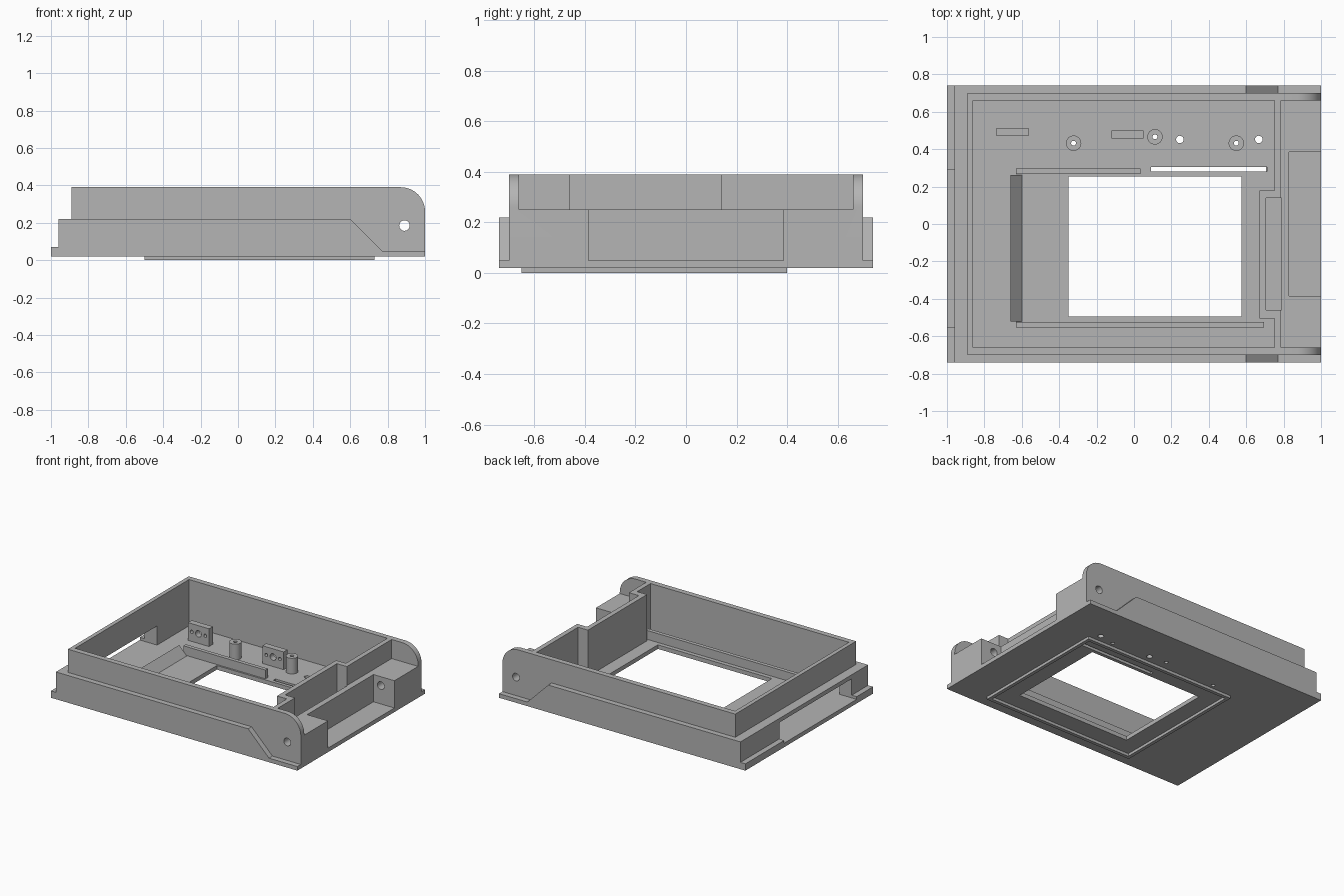
import bpy, bmesh, math
from mathutils import Matrix, Vector

cube = bpy.data.objects.get("Cube")
if cube:
    bpy.data.objects.remove(cube, do_unlink=True)

grey = bpy.data.materials.new("plain grey")
grey.use_nodes = True
COLOR = (0.46, 0.46, 0.46, 1)
grey.diffuse_color = COLOR
grey.node_tree.nodes["Principled BSDF"].inputs["Base Color"].default_value = COLOR


def finish(name, bm):
    bmesh.ops.recalc_face_normals(bm, faces=bm.faces)
    mesh = bpy.data.meshes.new(name)
    bm.to_mesh(mesh)
    bm.free()
    mesh.materials.append(grey)
    obj = bpy.data.objects.new(name, mesh)
    bpy.context.collection.objects.link(obj)
    return obj


def prism(name, points, low, high, axis="Z"):
    """Extrude an XY outline along z, or an XZ outline along y."""
    bm = bmesh.new()
    place = (lambda a, b: (a, b, low)) if axis == "Z" else (lambda a, b: (a, low, b))
    face = bm.faces.new([bm.verts.new(place(a, b)) for a, b in points])
    top = bmesh.ops.extrude_face_region(bm, geom=[face])["geom"]
    step = Vector((0, 0, high - low)) if axis == "Z" else Vector((0, high - low, 0))
    bmesh.ops.translate(bm, vec=step, verts=[v for v in top if isinstance(v, bmesh.types.BMVert)])
    return finish(name, bm)


def box(name, x0, x1, y0, y1, z0, z1):
    return prism(name, [(x0, y0), (x1, y0), (x1, y1), (x0, y1)], z0, z1)


def rod(name, a, b, radius, low, high, axis="Z", sides=32):
    ring = [(a + radius * math.cos(math.tau * i / sides),
             b + radius * math.sin(math.tau * i / sides)) for i in range(sides)]
    return prism(name, ring, low, high, axis)


def combine(target, tool, operation="DIFFERENCE"):
    mod = target.modifiers.new("combine", "BOOLEAN")
    mod.operation, mod.solver, mod.object = operation, "EXACT", tool
    bpy.context.view_layer.update()
    with bpy.context.temp_override(object=target, active_object=target):
        bpy.ops.object.modifier_apply(modifier=mod.name)
    bpy.data.objects.remove(tool, do_unlink=True)


FLOOR = 0.05

# Lower shell with end lip and sloped shoulders
housing = prism("housing", [(-1, 0.02), (1, 0.02), (1, FLOOR), (0.77, FLOOR), (0.6, 0.22),
                            (-0.96, 0.22), (-0.96, 0.07), (-1, 0.07)], -0.74, 0.74, "Y")

# Upper shell with rounded hinge ears
arc = [(0.87 + 0.13 * math.sin(t), 0.26 + 0.13 * math.cos(t))
       for t in (math.pi / 2 * i / 16 for i in range(17))]
combine(housing, prism("upper", [(-0.89, 0.39)] + arc + [(1, 0.03), (-0.89, 0.03)],
                       -0.7, 0.7, "Y"), "UNION")

# Main cavity, stepping inward beside the pocket
combine(housing, prism("cavity", [(-0.86, -0.66), (0.75, -0.66), (0.75, -0.505), (0.67, -0.505),
                                  (0.67, 0.18), (0.75, 0.18), (0.75, 0.66), (-0.86, 0.66)],
                       FLOOR, 0.6))

# Hinge deck, pocket, hinge recess, end opening, window and cable slot
for bounds in [(0.785, 1.2, -0.66, 0.66, 0.25, 0.6),
               (0.705, 0.788, -0.46, 0.14, FLOOR, 0.6),
               (0.83, 1.2, -0.385, 0.385, FLOOR, 0.6),
               (-1.2, -0.8, -0.55, 0.29, FLOOR, 0.19),
               (-0.35, 0.575, -0.495, 0.255, -0.1, 0.1),
               (0.09, 0.71, 0.28, 0.305, -0.1, 0.1)]:
    combine(housing, box("cutter", *bounds))

# Hinge pin hole and floor holes
combine(housing, rod("cutter", 0.89, 0.185, 0.028, -1, 1, "Y"))
for x in (0.245, 0.667):
    combine(housing, rod("cutter", x, 0.452, 0.02, -0.1, 0.1))

# Hollow standoffs, bored through the floor
standoffs = []
for x, y in [(-0.323, 0.432), (0.112, 0.466), (0.547, 0.432)]:
    post = rod("standoff", x, y, 0.041, FLOOR, 0.165)
    for part in (post, housing):
        combine(part, rod("cutter", x, y, 0.013, -0.1, 0.3, sides=20))
    standoffs.append(post)

# Upright brackets with three holes
for x, y in [(-0.65, 0.492), (-0.035, 0.478)]:
    bracket = box("bracket", x - 0.086, x + 0.086, y - 0.022, y + 0.022, FLOOR, 0.18)
    for dx, radius in [(-0.055, 0.012), (0, 0.024), (0.055, 0.012)]:
        combine(bracket, rod("cutter", x + dx, 0.12, radius, y - 0.1, y + 0.1, "Y", 20))
    standoffs.append(bracket)

# Screen locating ribs and sloped side rib
box("back_rib", -0.63, 0.035, 0.268, 0.296, FLOOR, 0.115)
box("front_rib", -0.63, 0.695, -0.553, -0.525, FLOOR, 0.115)
prism("sloped_rib", [(-0.66, FLOOR), (-0.6, FLOOR), (-0.66, 0.115)], -0.52, 0.262, "Y")

# Thin raised frame under the base
frame = box("bottom_frame", -0.5, 0.73, -0.65, 0.4, 0, 0.02)
combine(frame, box("cutter", -0.475, 0.705, -0.625, 0.375, -0.1, 0.1))

# Smooth the round surfaces, keeping edges sharp
for obj in [housing] + standoffs:
    bpy.ops.object.select_all(action="DESELECT")
    obj.select_set(True)
    bpy.context.view_layer.objects.active = obj
    bpy.ops.object.shade_smooth_by_angle(angle=math.radians(30))
